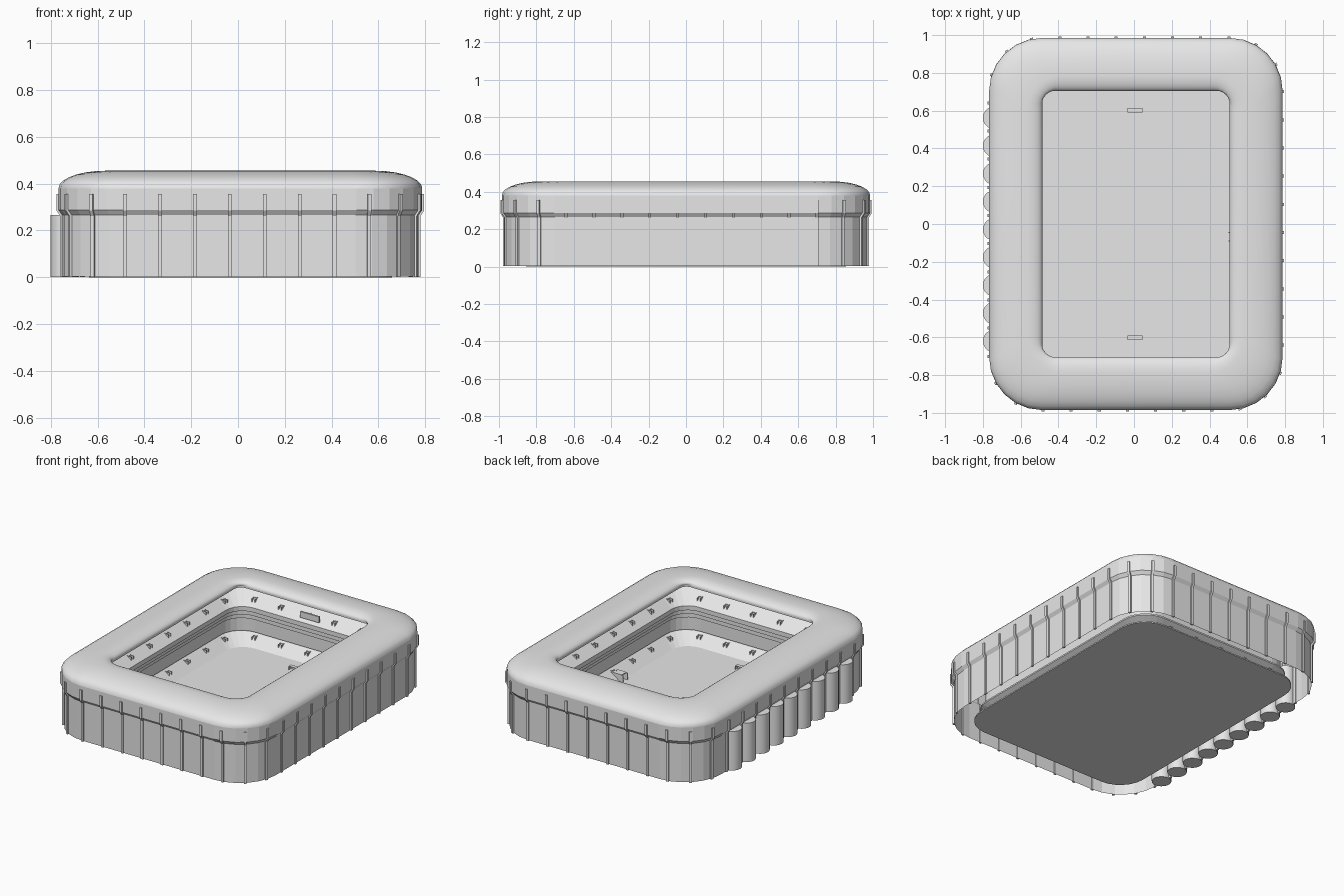
import bpy, bmesh, math
from mathutils import Vector, Matrix

if "Cube" in bpy.data.objects:
    bpy.data.objects.remove(bpy.data.objects["Cube"])

CX = 0.01            # the bowl sits slightly off centre because of the towers
HX, HY = 0.777, 0.985  # half size of the upper outer wall
SEG = 6

grey = bpy.data.materials.new("light_grey")
grey.use_nodes = True
grey.diffuse_color = (0.8, 0.8, 0.8, 1)
grey.node_tree.nodes["Principled BSDF"].inputs["Base Color"].default_value = (0.8, 0.8, 0.8, 1)


def outline(inset, radius):
    """Rounded rectangle, counter-clockwise, inset from the outer wall."""
    hx, hy = HX - inset, HY - inset
    pts = []
    for k, (sx, sy) in enumerate([(1, 1), (-1, 1), (-1, -1), (1, -1)]):
        for i in range(SEG + 1):
            a = math.pi / 2 * (k + i / SEG)
            pts.append(Vector((CX + sx * (hx - radius) + radius * math.cos(a),
                               sy * (hy - radius) + radius * math.sin(a), 0)))
    return pts


def finish(name, bm, smooth=None):
    mesh = bpy.data.meshes.new(name)
    bm.to_mesh(mesh)
    bm.free()
    mesh.materials.append(grey)
    obj = bpy.data.objects.new(name, mesh)
    bpy.context.collection.objects.link(obj)
    if smooth:
        bpy.ops.object.select_all(action='DESELECT')
        obj.select_set(True)
        bpy.context.view_layer.objects.active = obj
        bpy.ops.object.shade_smooth_by_angle(angle=math.radians(smooth))
    return obj


def loft(name, profile, smooth=None, cap_start=False, cap_end=False):
    """Sweep a profile of (inset, radius, z) round the bowl."""
    bm = bmesh.new()
    rings = [[bm.verts.new(p + Vector((0, 0, z))) for p in outline(d, r)]
             for d, r, z in profile]
    for a, b in zip(rings, rings[1:]):
        for i in range(len(a)):
            j = (i + 1) % len(a)
            bm.faces.new((a[i], a[j], b[j], b[i]))
    if cap_start:
        bm.faces.new(rings[0][::-1])
    if cap_end:
        bm.faces.new(rings[-1])
    return finish(name, bm, smooth)


def box(bm, centre, size, angle=0):
    m = (Matrix.Translation(centre) @ Matrix.Rotation(angle, 4, 'Z')
         @ Matrix.Diagonal((*size, 1)))
    bmesh.ops.create_cube(bm, size=1, matrix=m)


def walk(pts, count, start=0.0):
    """Evenly spaced points and outward angles along a closed outline."""
    edges = [(p, q) for p, q in zip(pts, pts[1:] + pts[:1])]
    total = sum((q - p).length for p, q in edges)
    for k in range(count):
        s = (start + total * k / count) % total
        for p, q in edges:
            length = (q - p).length
            if s <= length:
                t = (q - p).normalized()
                yield p + t * s, math.atan2(-t.x, t.y)
                break
            s -= length


# Outer wall, with the flared upper band
loft("outer_wall", [(0.015, 0.27, 0.004), (0.015, 0.27, 0.265),
                    (0, 0.28, 0.287), (0, 0.28, 0.38)])

# Domed ring roof: quarter-round outside, flat crown, then down to the opening
roof = []
for i in range(8):
    a = math.pi / 2 * i / 7
    roof.append((0.2 * (1 - math.cos(a)), 0.28 - 0.09 * i / 7, 0.38 + 0.075 * math.sin(a)))
for i in range(1, 7):
    a = math.pi / 2 * i / 6
    roof.append((0.2 + 0.082 * math.sin(a), 0.19 - 0.14 * i / 6,
                 0.455 - 0.035 * (1 - math.cos(a))))
loft("roof", roof, smooth=50)
loft("roof_underside", [(0.282, 0.05, 0.42), (0.282, 0.05, 0.41), (0.1, 0.2, 0.385)])

# Upper stand, stepped fascia and lower stand
loft("upper_stand", [(0.08, 0.24, 0.384), (0.245, 0.12, 0.27)])
loft("fascia", [(0.245, 0.12, 0.27), (0.245, 0.12, 0.24), (0.225, 0.13, 0.235),
                (0.225, 0.13, 0.205), (0.205, 0.14, 0.20), (0.205, 0.14, 0.17),
                (0.185, 0.15, 0.165), (0.185, 0.15, 0.075)])
loft("lower_rail", [(0.16, 0.17, 0.075), (0.16, 0.17, 0.085),
                    (0.172, 0.165, 0.085), (0.172, 0.165, 0.075)])
loft("lower_stand", [(0.16, 0.17, 0.076), (0.262, 0.12, 0.008)])

# Ground slab
loft("ground", [(0.13, 0.18, 0.0), (0.13, 0.18, 0.008)], cap_start=True, cap_end=True)

# Ribs all round the wall: lower shaft, slanted link and upper block
RIBS = 44
upper = outline(0, 0.28)
shift = next(s / 1000 for s in range(150)
             if any(abs(p.y - 0.64) < 0.002 and p.x < -0.7
                    for p, a in walk(upper, RIBS, s / 1000)))
bm = bmesh.new()
for p, a in walk(upper, RIBS, shift):
    out = Vector((math.cos(a), math.sin(a), 0))
    side = Vector((-out.y, out.x, 0)) * 0.008
    shape = [(-0.02, 0.002), (-0.007, 0.002), (-0.007, 0.262), (0.008, 0.285),
             (0.008, 0.355), (-0.005, 0.355), (-0.005, 0.285), (-0.02, 0.262)]
    left, right = [[bm.verts.new(p + out * d + side * s + Vector((0, 0, z)))
                    for d, z in shape] for s in (1, -1)]
    bm.faces.new(left)
    bm.faces.new(right[::-1])
    for i in range(len(shape)):
        j = (i + 1) % len(shape)
        bm.faces.new((left[j], left[i], right[i], right[j]))
bmesh.ops.recalc_face_normals(bm, faces=bm.faces)
finish("wall_ribs", bm)

# Row of round towers along the right side, between the ribs
bm = bmesh.new()
for k in range(9):
    bmesh.ops.create_cone(bm, cap_ends=True, segments=20, radius1=0.06, radius2=0.06,
                          depth=0.263, matrix=Matrix.Translation((-0.74, 0.562 - 0.1477 * k, 0.1335)))
finish("side_towers", bm, smooth=30)

# Stair exits on both stands
bm = bmesh.new()
for inset, radius, z, count in [(0.205, 0.15, 0.046, 26), (0.2, 0.15, 0.302, 26)]:
    for p, a in walk(outline(inset, radius), count, 0.1):
        out = Vector((math.cos(a), math.sin(a), 0))
        side = Vector((-out.y, out.x, 0)) * 0.011
        for s in (-1, 1):
            box(bm, p + side * s + Vector((0, 0, z)), (0.028, 0.005, 0.022), a)
        box(bm, p + out * 0.012 + Vector((0, 0, z + 0.012)), (0.012, 0.027, 0.004), a)
finish("stair_exits", bm)

# Goals: two posts, a crossbar and a back net panel
bm = bmesh.new()
for s in (-1, 1):
    box(bm, Vector((0.005, 0.602 * s, 0.032)), (0.08, 0.025, 0.003))
    box(bm, Vector((0.005, 0.613 * s, 0.02)), (0.08, 0.003, 0.024))
    for x in (-0.034, 0.044):
        box(bm, Vector((x, 0.602 * s, 0.02)), (0.003, 0.025, 0.024))
finish("goals", bm)

# Scoreboard on the back stand and the players' tunnel on the left side
bm = bmesh.new()
box(bm, Vector((CX, 0.755, 0.315)), (0.14, 0.012, 0.04))
finish("scoreboard", bm)
bm = bmesh.new()
for y in (-0.09, -0.045):
    box(bm, Vector((0.545, y, 0.03)), (0.09, 0.006, 0.045))
box(bm, Vector((0.55, -0.0675, 0.053)), (0.08, 0.051, 0.005))
finish("players_tunnel", bm)
